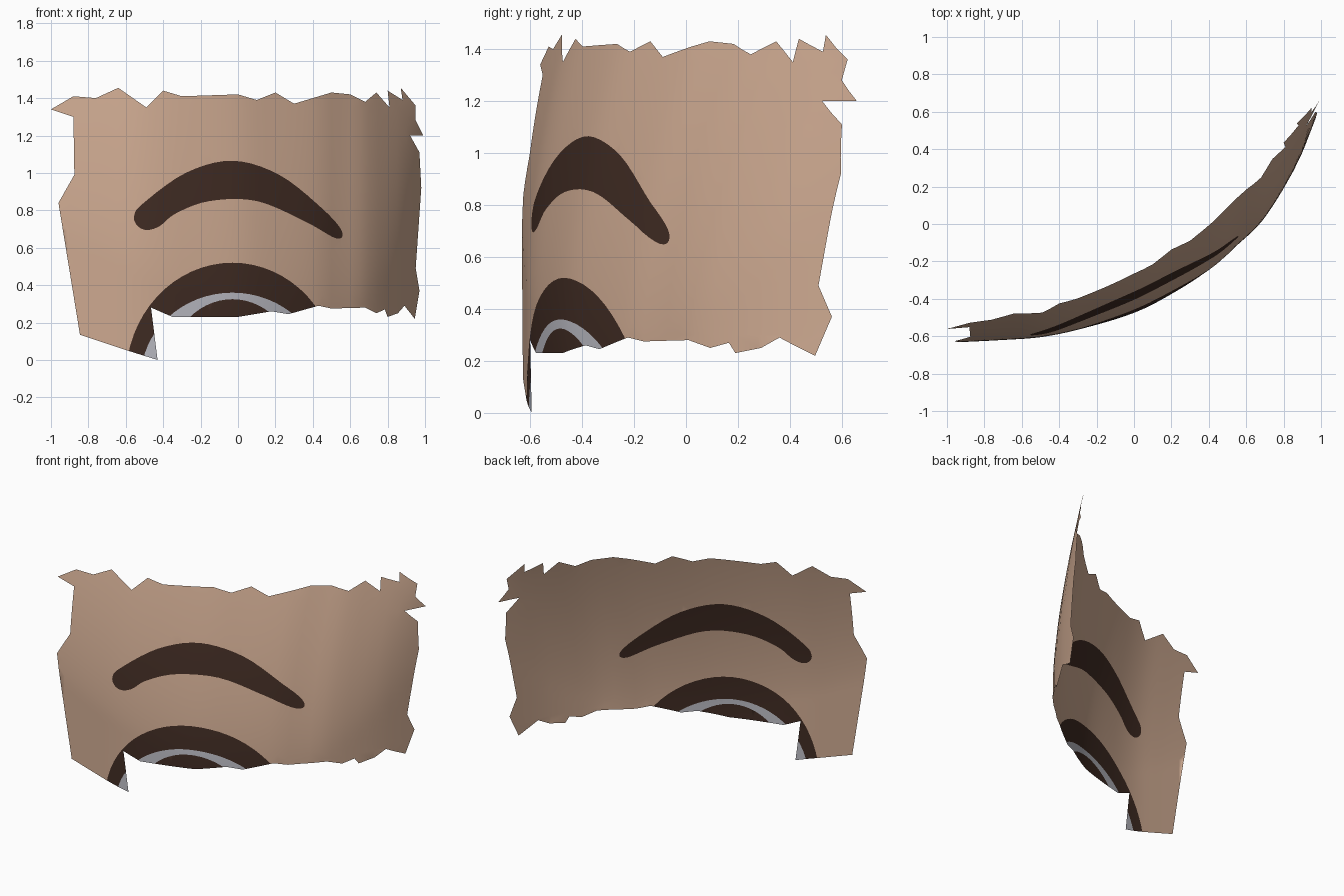
import bpy
import bmesh
import math
from mathutils import Vector
from mathutils.geometry import delaunay_2d_cdt

default_cube = bpy.data.objects.get("Cube")
if default_cube:
    bpy.data.objects.remove(default_cube, do_unlink=True)


def make_material(name, colour):
    material = bpy.data.materials.new(name)
    material.use_nodes = True
    rgba = (*colour, 1)
    material.diffuse_color = rgba
    for node in material.node_tree.nodes:
        if node.type == "BSDF_PRINCIPLED":
            node.inputs["Base Color"].default_value = rgba
            node.inputs["Roughness"].default_value = 0.8
    return material


def interpolate(table, x):
    """Smooth curve through (position, value) pairs."""
    x = min(max(x, table[0][0]), table[-1][0])
    last = len(table) - 1
    i = next(k for k in range(last) if x <= table[k + 1][0])

    def slope(k):
        a, b = table[max(k - 1, 0)], table[min(k + 1, last)]
        return (b[1] - a[1]) / (b[0] - a[0])

    (xa, ya), (xb, yb) = table[i], table[i + 1]
    width = xb - xa
    t = (x - xa) / width
    ease = t * t * (3 - 2 * t)
    return (ya + (yb - ya) * ease
            + width * slope(i) * t * (1 - t) ** 2
            - width * slope(i + 1) * t * t * (1 - t))


def smooth_loop(points, steps=5):
    """Closed Catmull-Rom curve through the points."""
    points = [Vector(p) for p in points]
    count = len(points)
    result = []
    for i in range(count):
        a, b, c, d = (points[(i + k - 1) % count] for k in range(4))
        for step in range(steps):
            t = step / steps
            result.append(b + (c - a) * t / 2
                          + (a * 2 - b * 5 + c * 4 - d) * t * t / 2
                          + (b * 3 - a - c * 3 + d) * t ** 3 / 2)
    return result


def ellipse(centre, radius_x, radius_z, segments=64):
    angles = [math.tau * i / segments for i in range(segments)]
    return [Vector((centre[0] + radius_x * math.cos(a),
                    centre[1] + radius_z * math.sin(a))) for a in angles]


def split_edges(points, longest=0.08):
    """Closed straight-sided loop with long sides divided."""
    result = []
    for i, point in enumerate(points):
        a, b = Vector(point), Vector(points[(i + 1) % len(points)])
        parts = max(1, math.ceil((b - a).length / longest))
        result += [a.lerp(b, k / parts) for k in range(parts)]
    return result


def inside(point, loop):
    hit = False
    for i, a in enumerate(loop):
        b = loop[i - 1]
        if (a.y > point.y) != (b.y > point.y):
            if point.x < a.x + (b.x - a.x) * (point.y - a.y) / (b.y - a.y):
                hit = not hit
    return hit


# Horizontal sweep of the sheet, and how far its top leans back
sweep = [(-1, -.635), (-.7, -.62), (-.5, -.605), (-.3, -.565), (0, -.475),
         (.2, -.375), (.43, -.225), (.55, -.115), (.68, .01), (.8, .19),
         (.89, .36), (.95, .51), (1, .64)]
lean = [(-1, .09), (-.64, .13), (-.3, .17), (0, .21), (.2, .235), (.5, .25),
        (.74, .25), (.88, .2), (.95, .13), (1, .08)]
lean_start = [(-1, .7), (-.5, .45), (0, .25), (.5, .25), (.8, .45), (1, .8)]


def depth(x, z):
    start = interpolate(lean_start, x)
    rise = max(0, (z - start) / (1.42 - start))
    return interpolate(sweep, x) + interpolate(lean, x) * rise ** 1.7


# Ragged outline: top, left side, bottom, notch, right side
outline = split_edges([
    (-1, 1.34), (-.88, 1.41), (-.76, 1.4), (-.64, 1.455), (-.49, 1.35),
    (-.4, 1.44), (-.3, 1.41), (0, 1.42), (.1, 1.39), (.2, 1.43), (.3, 1.37),
    (.5, 1.43), (.6, 1.42), (.68, 1.38), (.74, 1.43), (.81, 1.35),
    (.8, 1.44), (.88, 1.39), (.87, 1.455), (.95, 1.36), (.95, 1.28),
    (.99, 1.2), (.92, 1.2), (.97, 1.11), (.98, .92), (.95, .49), (.97, .37),
    (.945, .22), (.89, .29), (.855, .25), (.8, .23), (.785, .27),
    (.74, .25), (.68, .28), (.5, .275), (.43, .29), (.27, .245),
    (.18, .26), (0, .23), (-.35, .23), (-.465, .28), (-.43, 0), (-.59, .05),
    (-.845, .135), (-.96, .84), (-.875, .99), (-.88, 1.3)])

# Painted brow and eye outlines
brow = smooth_loop([
    (-.555, .77), (-.51, .835), (-.28, 1), (-.03, 1.065), (.22, .99),
    (.45, .81), (.555, .69), (.525, .65), (.36, .74), (.1, .85), (-.15, .85),
    (-.33, .785), (-.42, .715), (-.49, .695), (-.54, .72)])
eye_centre = (-.03, -.1)
eye_rim = ellipse(eye_centre, .57, .62)
iris_ring = ellipse(eye_centre, .49, .46)
pupil = ellipse(eye_centre, .36, .425)

# Triangulate the sheet so that every painted boundary is an edge
points, edges = [], []
for loop in (outline, brow, eye_rim, iris_ring, pupil):
    first, count = len(points), len(loop)
    points += loop
    edges += [(first + i, first + (i + 1) % count) for i in range(count)]
spacing = 0.05
for column in range(-20, 21):
    for row in range(30):
        point = Vector((column * spacing, row * spacing))
        if inside(point, outline):
            points.append(point)
flat, _, triangles, *_ = delaunay_2d_cdt(points, edges, [], 0, 1e-5)

SKIN, DARK, SILVER = range(3)
bm = bmesh.new()
verts = [bm.verts.new((p.x, depth(p.x, p.y), p.y)) for p in flat]
for triangle in triangles:
    corners = [flat[i] for i in triangle]
    middle = (corners[0] + corners[1] + corners[2]) / 3
    if not inside(middle, outline):
        continue
    face = bm.faces.new([verts[i] for i in triangle])
    face.smooth = True
    if inside(middle, iris_ring) and not inside(middle, pupil):
        face.material_index = SILVER
    elif inside(middle, brow) or inside(middle, eye_rim):
        face.material_index = DARK
    else:
        face.material_index = SKIN
    # Front of the sheet faces -y
    face.normal_update()
    if face.normal.y > 0:
        face.normal_flip()
bmesh.ops.delete(bm, geom=[v for v in bm.verts if not v.link_faces],
                 context="VERTS")

mesh = bpy.data.meshes.new("face_panel")
bm.to_mesh(mesh)
bm.free()
for name, colour in (("skin tan", (.63, .41, .29)),
                     ("dark brown", (.052, .025, .017)),
                     ("silver grey", (.51, .51, .56))):
    mesh.materials.append(make_material(name, colour))
panel = bpy.data.objects.new("face_panel", mesh)
bpy.context.collection.objects.link(panel)
